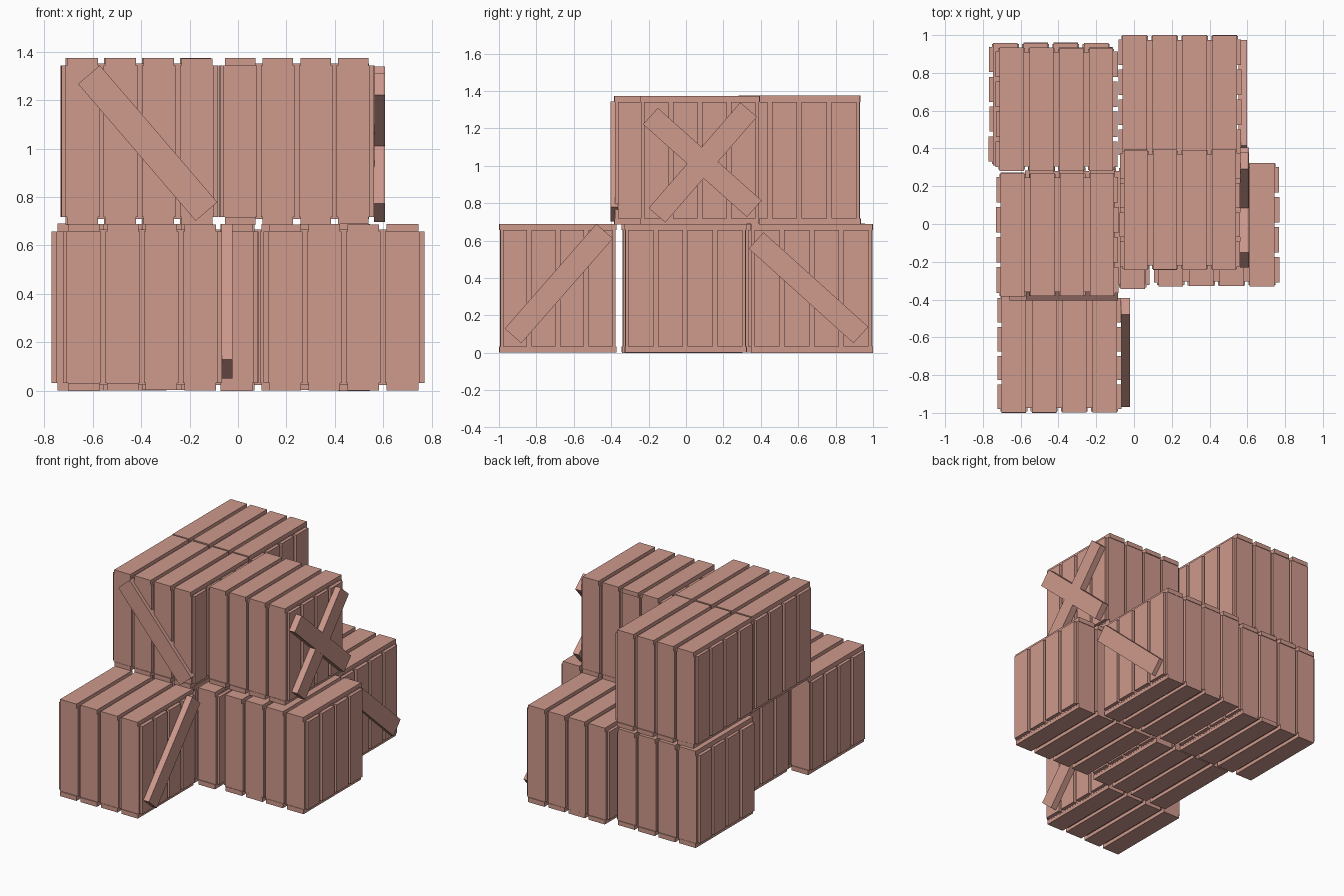
import bpy, bmesh, math, random
from mathutils import Matrix, Vector

if "Cube" in bpy.data.objects:
    bpy.data.objects.remove(bpy.data.objects["Cube"])

random.seed(4)
wood = bpy.data.materials.new("salmon wood")
wood.diffuse_color = (0.62, 0.32, 0.265, 1)
wood.use_nodes = True
wood.node_tree.nodes["Principled BSDF"].inputs["Base Color"].default_value = wood.diffuse_color


def add_box(bm, lo, hi):
    lo, hi = Vector(lo), Vector(hi)
    m = Matrix.Translation((lo + hi) / 2) @ Matrix.Diagonal((*(hi - lo), 1))
    bmesh.ops.create_cube(bm, size=1, matrix=m)


def finish(bm, name):
    me = bpy.data.meshes.new(name)
    bm.to_mesh(me)
    bm.free()
    me.materials.append(wood)
    ob = bpy.data.objects.new(name, me)
    bpy.context.collection.objects.link(ob)
    return ob


def jit(a=0.004):
    return random.uniform(0, a)


T = 0.033       # board thickness
H = 0.69        # crate height
N = 4           # boards per face


def crate(name, x0, x1, y0, y1, z0):
    """Solid core clad with four boards on each of the six faces."""
    z1 = z0 + H
    bm = bmesh.new()
    c = T - 0.008
    add_box(bm, (x0 + c, y0 + c, z0 + c), (x1 - c, y1 - c, z1 - c))
    px, py = (x1 - x0 - 0.02) / N, (y1 - y0 - 0.02) / N
    for i in range(N):
        # lids and floors: boards running front to back
        a = x0 + 0.01 + i * px + 0.014
        b = a + px - 0.03
        add_box(bm, (a, y0 + jit(), z1 - T), (b, y1 - jit(), z1 - jit(0.003)))
        add_box(bm, (a, y0 + jit(), z0 + jit(0.003)), (b, y1 - jit(), z0 + T))
        # front and back: upright boards
        a, b = a - 0.006, b + 0.006
        zl, zh = z0 + T, z1 - T
        add_box(bm, (a, y0 + 0.004 + jit(), zl), (b, y0 + T, zh))
        add_box(bm, (a, y1 - T, zl), (b, y1 - 0.004 - jit(), zh))
        # left and right: upright boards
        a = y0 + 0.01 + i * py + 0.011
        b = a + py - 0.024
        add_box(bm, (x0 + jit(), a, zl), (x0 + T, b, zh))
        add_box(bm, (x1 - T, a, zl), (x1 - jit(), b, zh))
    return finish(bm, name)


def brace(name, p, q, thick=0.045, width=0.118):
    """Diagonal plank between two points lying on one face."""
    p, q = Vector(p), Vector(q)
    d = (q - p).normalized()
    n = Vector((1, 0, 0)) if abs(d.x) < 1e-6 else Vector((0, -1, 0))
    s = n.cross(d)
    rot = Matrix((d, s, n)).transposed().to_4x4()
    m = (Matrix.Translation((p + q) / 2) @ rot
         @ Matrix.Diagonal(((q - p).length, width, thick, 1)))
    bm = bmesh.new()
    bmesh.ops.create_cube(bm, size=1, matrix=m)
    return finish(bm, name)


# lower layer
crate("lower_front_crate", -0.725, -0.065, -1.0, -0.37, 0)
crate("lower_middle_crate", -0.58, 0.085, -0.345, 0.305, 0)
crate("lower_right_crate", 0.105, 0.77, -0.33, 0.325, 0)
crate("lower_back_left_crate", -0.77, -0.11, 0.31, 0.96, 0)
crate("lower_back_right_crate", -0.085, 0.57, 0.345, 1.0, 0)
# upper layer
U = 0.685
crate("upper_back_crate", -0.735, -0.085, 0.28, 0.935, U)
crate("upper_front_crate", -0.73, -0.08, -0.385, 0.272, U)
crate("upper_right_crate", -0.078, 0.565, -0.245, 0.395, U)

# diagonal braces
brace("lower_front_brace", (-0.045, -0.925, 0.09), (-0.045, -0.435, 0.65))
brace("lower_back_brace", (0.575, 0.375, 0.60), (0.575, 0.935, 0.095))
brace("cross_brace_a", (0.585, -0.19, 1.265), (0.585, 0.365, 0.77))
brace("cross_brace_b", (0.5845, -0.155, 0.735), (0.5845, 0.335, 1.30))
brace("upper_front_brace", (-0.615, -0.382, 1.305), (-0.13, -0.382, 0.74))
